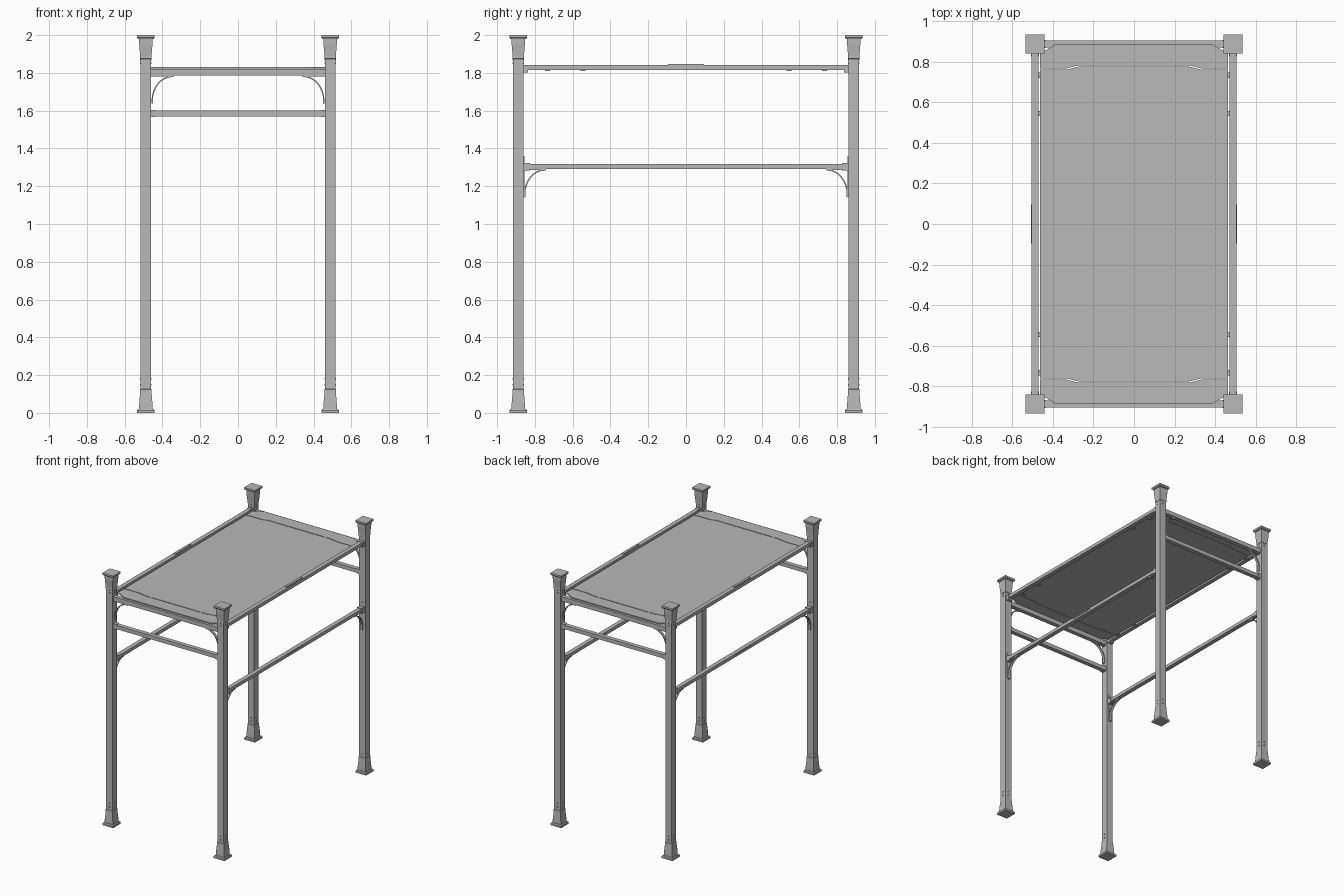
import bpy, bmesh, math
from mathutils import Vector

cube = bpy.data.objects.get("Cube")
if cube:
    bpy.data.objects.remove(cube, do_unlink=True)

grey = bpy.data.materials.new("plain grey")
grey.use_nodes = True
grey.diffuse_color = (0.48, 0.48, 0.48, 1)
grey.node_tree.nodes["Principled BSDF"].inputs["Base Color"].default_value = grey.diffuse_color

PX, PY = 0.488, 0.888      # post centres
HALF = 0.028               # post half width
ENDS = (("front", -1), ("back", 1))
SIDES = (("left", 1), ("right", -1))


def finish(name, bm):
    bmesh.ops.recalc_face_normals(bm, faces=bm.faces)
    mesh = bpy.data.meshes.new(name)
    bm.to_mesh(mesh)
    bm.free()
    mesh.materials.append(grey)
    obj = bpy.data.objects.new(name, mesh)
    bpy.context.collection.objects.link(obj)
    return obj


def box(name, centre, size):
    bm = bmesh.new()
    bmesh.ops.create_cube(bm, size=1)
    for v in bm.verts:
        v.co = Vector(c + a * s for c, a, s in zip(centre, v.co, size))
    return finish(name, bm)


def extrude(name, outline, direction):
    """Solid from a flat 3D outline pushed along a direction."""
    bm = bmesh.new()
    face = bm.faces.new([bm.verts.new(p) for p in outline])
    new = bmesh.ops.extrude_face_region(bm, geom=[face])["geom"]
    moved = [g for g in new if isinstance(g, bmesh.types.BMVert)]
    bmesh.ops.translate(bm, verts=moved, vec=direction)
    return finish(name, bm)


def square_stack(name, x, y, profile):
    """Square column through (height, half width) rings."""
    bm = bmesh.new()
    rings = [[bm.verts.new((x + sx * h, y + sy * h, z))
              for sx, sy in ((-1, -1), (1, -1), (1, 1), (-1, 1))] for z, h in profile]
    bm.faces.new(rings[0])
    bm.faces.new(rings[-1])
    for a, b in zip(rings, rings[1:]):
        for i in range(4):
            j = (i + 1) % 4
            bm.faces.new((a[i], a[j], b[j], b[i]))
    return finish(name, bm)


def bracket(name, corner, inward, run, drop, width=0.02):
    """Thin curved strap under a rail, with straight legs on post and rail."""
    inward, up = Vector(inward), Vector((0, 0, 1))
    across = inward.cross(up) * width
    start = Vector(corner) - across / 2
    leg = drop - run

    def arc(t):
        pts = [(t, -drop)]
        for i in range(9):
            a = math.pi / 2 * i / 8
            pts.append((run - (run - t) * math.cos(a),
                        -leg * 0.6 - run + (run + leg * 0.6 - t) * math.sin(a)))
        return pts

    outline = arc(0.002) + arc(0.009)[::-1]
    obj = extrude(name, [start + inward * u + up * v for u, v in outline], across)
    obj.data.shade_smooth()
    bpy.context.view_layer.objects.active = obj
    obj.select_set(True)
    bpy.ops.object.shade_smooth_by_angle(angle=math.radians(30))
    obj.select_set(False)


# Posts with stepped feet and caps
flare = [(0, 0.047), (0.013, 0.047), (0.02, 0.042), (0.021, 0.036),
         (0.05, 0.035), (0.11, 0.030), (0.125, 0.030), (0.126, HALF)]
profile = flare + [(2 - z, h) for z, h in reversed(flare)]
for end, sy in ENDS:
    for side, sx in SIDES:
        x, y = sx * PX, sy * PY
        tag = f"{end}_{side}"
        square_stack(f"{tag}_post", x, y, profile)
        # Small screws above the foot and below the cap
        for z in (0.15, 0.18, 1.85, 1.87):
            box(f"{tag}_screw", (x, y, z), (2 * HALF + 0.006, 0.008, 0.008))
            box(f"{tag}_cross_screw", (x, y, z), (0.008, 2 * HALF + 0.006, 0.008))

# End rails and their curved brackets
inner_x, inner_y = PX - HALF, PY - HALF
for end, sy in ENDS:
    y = sy * PY
    box(f"{end}_top_rail", (0, y, 1.804), (2 * inner_x, 0.034, 0.034))
    box(f"{end}_lower_rail", (0, y, 1.585), (2 * inner_x, 0.034, 0.03))
    for side, sx in SIDES:
        x = sx * inner_x
        box(f"{end}_{side}_rail_socket", (x - sx * 0.012, y, 1.585), (0.024, 0.04, 0.038))
        box(f"{end}_{side}_bracket_plate", (x - sx * 0.06, y, 1.784), (0.12, 0.02, 0.008))
        bracket(f"{end}_{side}_bracket", (x, y, 1.787), (-sx, 0, 0), 0.115, 0.15)

# Side rails, sockets, brackets and label strips
for side, sx in SIDES:
    x = sx * PX
    box(f"{side}_top_rail", (x, 0, 1.828), (0.034, 2 * inner_y, 0.026))
    box(f"{side}_lower_rail", (x, 0, 1.305), (0.034, 2 * inner_y, 0.026))
    box(f"{side}_top_strip", (x, 0, 1.842), (0.02, 0.19, 0.012))
    box(f"{side}_lower_strip", (x + sx * 0.018, 0, 1.309), (0.004, 0.19, 0.008))
    for end, sy in ENDS:
        y = sy * inner_y
        tag = f"{end}_{side}"
        box(f"{tag}_top_socket", (x, y - sy * 0.012, 1.823), (0.04, 0.024, 0.04))
        box(f"{tag}_lower_socket", (x, y - sy * 0.017, 1.303), (0.04, 0.034, 0.042))
        box(f"{tag}_post_plate", (x, y, 1.25), (0.024, 0.008, 0.22))
        box(f"{tag}_side_bracket_plate", (x, y - sy * 0.06, 1.289), (0.02, 0.12, 0.008))
        bracket(f"{tag}_side_bracket", (x, y, 1.292), (0, -sy, 0), 0.115, 0.15)
        # Tabs carrying the sheet on the side rails
        for ty in (0.545, 0.733):
            box(f"{tag}_sheet_tab", (sx * 0.463, sy * ty, 1.812), (0.03, 0.026, 0.006))

# Sheet in three panels, divided by stepped slits
W, Z, THICK, GAP = 0.463, 1.822, Vector((0, 0, 0.008)), 0.006
slit = [(-W, 0.765), (-0.33, 0.765), (-0.275, 0.779),
        (0.275, 0.779), (0.33, 0.765), (W, 0.765)]
upper = [(x, y - GAP / 2, Z) for x, y in slit]
lower = [(x, -y, z) for x, y, z in reversed(upper)]
extrude("centre_sheet", upper + lower, THICK)
for end, sy in ENDS:
    edge = [(x, y + GAP / 2) for x, y in slit]
    rim = [(W, 0.845), (0.435, 0.857), (0.385, 0.888)]
    rim += [(-x, y) for x, y in reversed(rim)]
    extrude(f"{end}_sheet", [(x, sy * y, Z) for x, y in edge + rim], THICK)
    for side, sx in SIDES:
        box(f"{end}_{side}_sheet_tie", (sx * 0.22, sy * 0.779, 1.826), (0.012, 0.012, 0.008))
